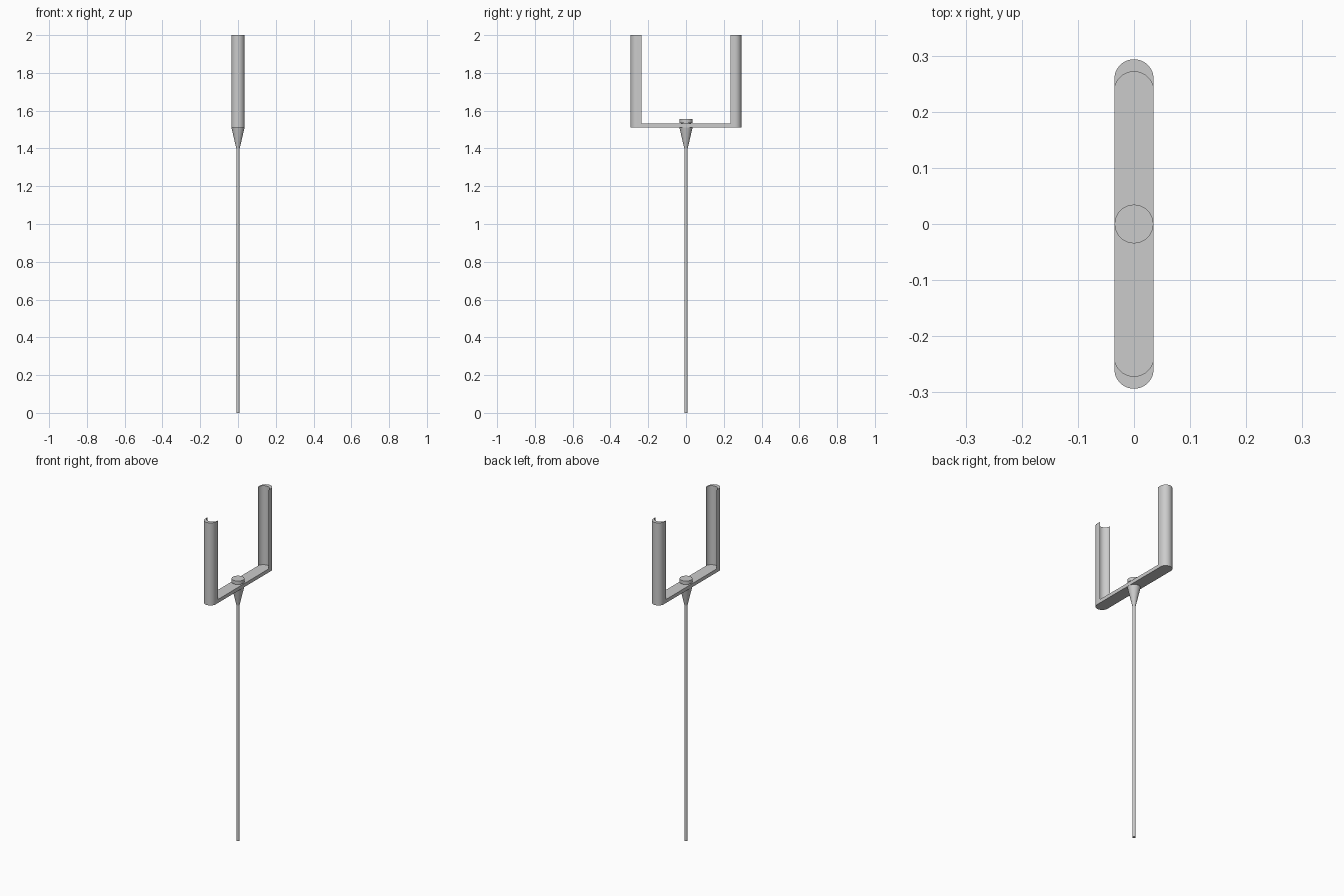
import bpy, bmesh, math

if "Cube" in bpy.data.objects:
    bpy.data.objects.remove(bpy.data.objects["Cube"])

R = 0.035          # half width of the fork
Y_OUT = 0.2585     # centre of the outer rounded end
Y_IN = 0.2365      # centre of the inner hollow of an upright
Z_BAR = 1.51


def finish(obj):
    bpy.ops.object.select_all(action='DESELECT')
    obj.select_set(True)
    bpy.context.view_layer.objects.active = obj
    bpy.ops.object.shade_smooth_by_angle(angle=math.radians(35))
    return obj


def arc(cy, a0, a1, n=24):
    return [(R * math.cos(math.radians(a0 + (a1 - a0) * i / n)),
             cy + R * math.sin(math.radians(a0 + (a1 - a0) * i / n))) for i in range(n + 1)]


def extrude(name, outline, z0, z1):
    bm = bmesh.new()
    n = len(outline)
    lo = [bm.verts.new((x, y, z0)) for x, y in outline]
    hi = [bm.verts.new((x, y, z1)) for x, y in outline]
    bm.faces.new(lo[::-1])
    bm.faces.new(hi)
    for i in range(n):
        j = (i + 1) % n
        bm.faces.new((lo[i], lo[j], hi[j], hi[i]))
    bmesh.ops.recalc_face_normals(bm, faces=bm.faces)
    me = bpy.data.meshes.new(name)
    bm.to_mesh(me)
    bm.free()
    obj = bpy.data.objects.new(name, me)
    bpy.context.collection.objects.link(obj)
    return finish(obj)


def cone(name, r0, r1, z0, z1):
    bpy.ops.mesh.primitive_cone_add(vertices=48, radius1=r0, radius2=r1,
                                    depth=z1 - z0, location=(0, 0, (z0 + z1) / 2))
    obj = bpy.context.object
    obj.name = name
    return finish(obj)


# Pole and flared socket
cone("pole", 0.009, 0.009, 0, 1.405)
cone("flared_socket", 0.009, 0.0345, 1.40, Z_BAR)

# Crossbar with rounded ends
extrude("crossbar", arc(Y_OUT, 0, 180) + arc(-Y_OUT, 180, 360), Z_BAR, 1.531)

# Centre knob on a short stem
cone("knob_stem", 0.027, 0.027, 1.52, 1.54)
cone("knob", 0.0345, 0.0345, 1.535, 1.556)

# Crescent-section uprights, hollow side facing inwards
crescent = arc(Y_OUT, 0, 180) + arc(Y_IN, 180, 0)
extrude("upright_back", crescent, Z_BAR, 2.0)
extrude("upright_front", [(-x, -y) for x, y in crescent], Z_BAR, 2.0)
